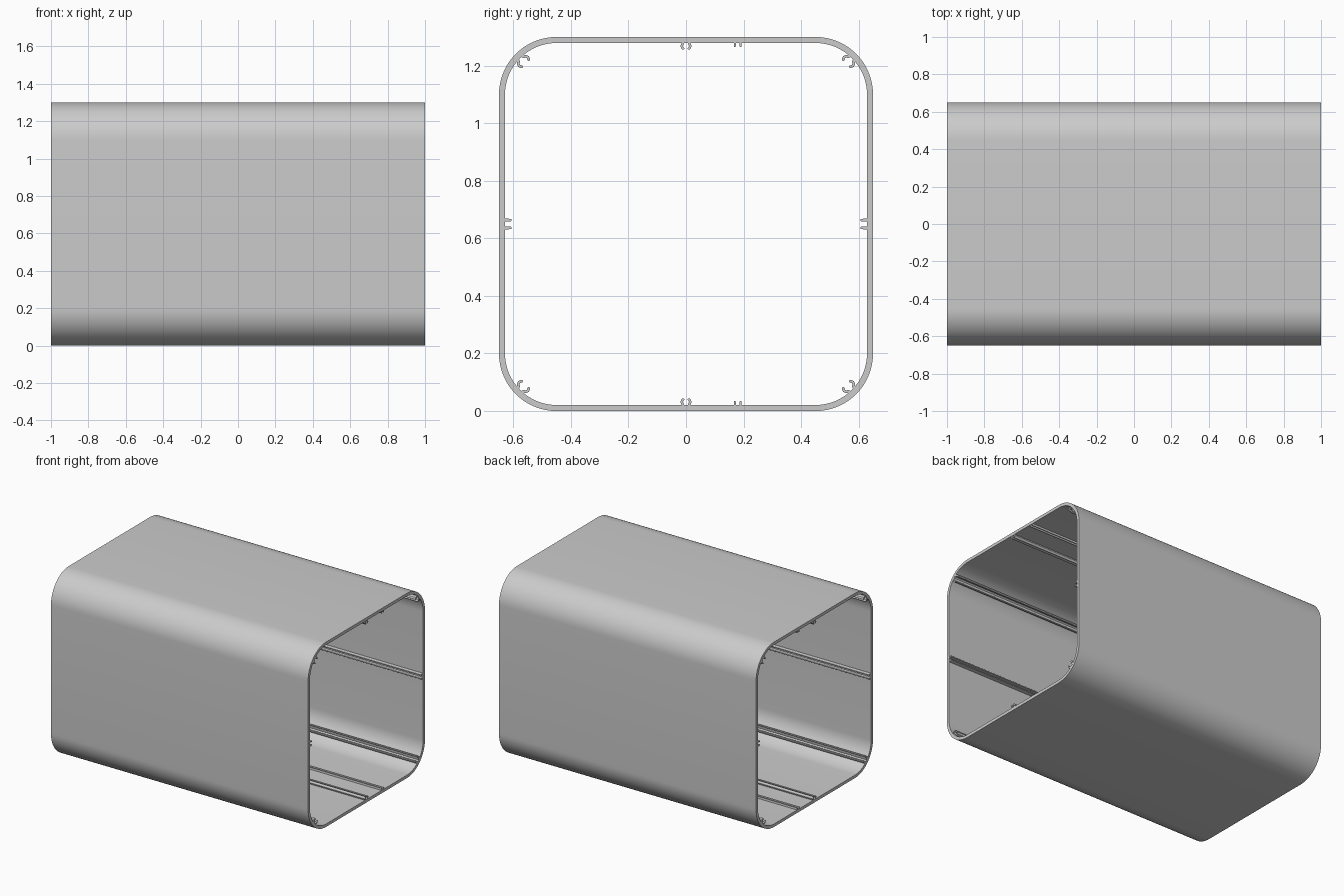
import bpy, bmesh, math
from mathutils import Vector

cube = bpy.data.objects.get("Cube")
if cube:
    bpy.data.objects.remove(cube, do_unlink=True)

HALF_LENGTH, HALF, RADIUS, WALL = 1.0, 0.65, 0.20, 0.021
INNER = HALF - WALL

metal = bpy.data.materials.new("aluminium_grey")
metal.use_nodes = True
grey = (0.6, 0.6, 0.6, 1)
metal.diffuse_color = grey
metal.node_tree.nodes["Principled BSDF"].inputs["Base Color"].default_value = grey


def finish(name, bm):
    bmesh.ops.recalc_face_normals(bm, faces=bm.faces)
    mesh = bpy.data.meshes.new(name)
    bm.to_mesh(mesh)
    bm.free()
    mesh.materials.append(metal)
    obj = bpy.data.objects.new(name, mesh)
    bpy.context.collection.objects.link(obj)
    bpy.ops.object.select_all(action="DESELECT")
    obj.select_set(True)
    bpy.context.view_layer.objects.active = obj
    bpy.ops.object.shade_smooth_by_angle(angle=math.radians(35))
    return obj


def rounded_square(radius, steps=16):
    """Cross-section loop in (y, z), with all corners on shared arc centres."""
    c = HALF - RADIUS
    loop = []
    for k in range(4):
        mid = math.radians(45 + 90 * k)
        cy, cz = math.copysign(c, math.cos(mid)), math.copysign(c, math.sin(mid))
        for i in range(steps + 1):
            a = math.pi / 2 * (k + i / steps)
            loop.append((cy + radius * math.cos(a), HALF + cz + radius * math.sin(a)))
    return loop


def build_tube():
    bm = bmesh.new()
    rings = []
    for x, r in ((-HALF_LENGTH, RADIUS), (HALF_LENGTH, RADIUS),
                 (HALF_LENGTH, RADIUS - WALL), (-HALF_LENGTH, RADIUS - WALL)):
        rings.append([bm.verts.new((x, y, z)) for y, z in rounded_square(r)])
    n = len(rings[0])
    for k in range(4):
        a, b = rings[k], rings[(k + 1) % 4]
        for i in range(n):
            j = (i + 1) % n
            bm.faces.new((a[i], a[j], b[j], b[i]))
    finish("tube_wall", bm)


def stroke(path, w):
    """Outline of a thick line with a rounded tip."""
    pts = [Vector(p) for p in path]
    left, right = [], []
    for i, p in enumerate(pts):
        d = (pts[min(i + 1, len(pts) - 1)] - pts[max(i - 1, 0)]).normalized()
        n = Vector((-d.y, d.x)) * w
        left.append(p + n)
        right.append(p - n)
    cap = [pts[-1] + n * math.cos(math.pi * k / 6) + d * w * math.sin(math.pi * k / 6)
           for k in range(1, 6)]
    return left + cap + right[::-1]


def build_channel(name, anchor, angle, path, w):
    """Pair of mirrored prongs running the full length, pointing along angle."""
    inward = Vector((math.cos(angle), math.sin(angle)))
    tangent = Vector((-inward.y, inward.x))
    bm = bmesh.new()
    for side in (-1, 1):
        verts = []
        for t, d in stroke(path, w):
            p = Vector(anchor) + tangent * t * side + inward * d
            verts.append(bm.verts.new((-HALF_LENGTH, p.x, p.y)))
        face = bm.faces.new(verts)
        out = bmesh.ops.extrude_face_region(bm, geom=[face], use_keep_orig=True)
        moved = [v for v in out["geom"] if isinstance(v, bmesh.types.BMVert)]
        bmesh.ops.translate(bm, verts=moved, vec=(2 * HALF_LENGTH, 0, 0))
    finish(name, bm)


# Prong centre lines as (sideways, depth) from the wall
hook = [(0.010, -0.001), (0.013, 0.005), (0.015, 0.011), (0.013, 0.016), (0.010, 0.019)]
straight = [(0.014, -0.001), (0.014, 0.012), (0.013, 0.019)]
short = [(0.010, -0.001), (0.010, 0.011)]
corner = [(0.009, -0.004), (0.012, 0.004), (0.019, 0.010), (0.021, 0.017), (0.018, 0.025)]

build_tube()
UP, DOWN = math.pi / 2, -math.pi / 2
for label, z, angle in (("top", HALF + INNER, DOWN), ("bottom", HALF - INNER, UP)):
    build_channel(label + "_screw_channel", (0, z), angle, hook, 0.0045)
    build_channel(label + "_small_rail", (0.18, z), angle, short, 0.0035)
build_channel("front_rail", (-INNER, HALF), 0, straight, 0.0045)
build_channel("back_rail", (INNER, HALF), math.pi, straight, 0.0045)

# Corner screw channels face the middle of the tube
reach = HALF - RADIUS + (RADIUS - WALL) * math.sqrt(0.5)
for sy, depth_name in ((-1, "front"), (1, "back")):
    for sz, height_name in ((-1, "lower"), (1, "upper")):
        build_channel(f"{height_name}_{depth_name}_corner_channel",
                      (sy * reach, HALF + sz * reach), math.atan2(-sz, -sy), corner, 0.005)
